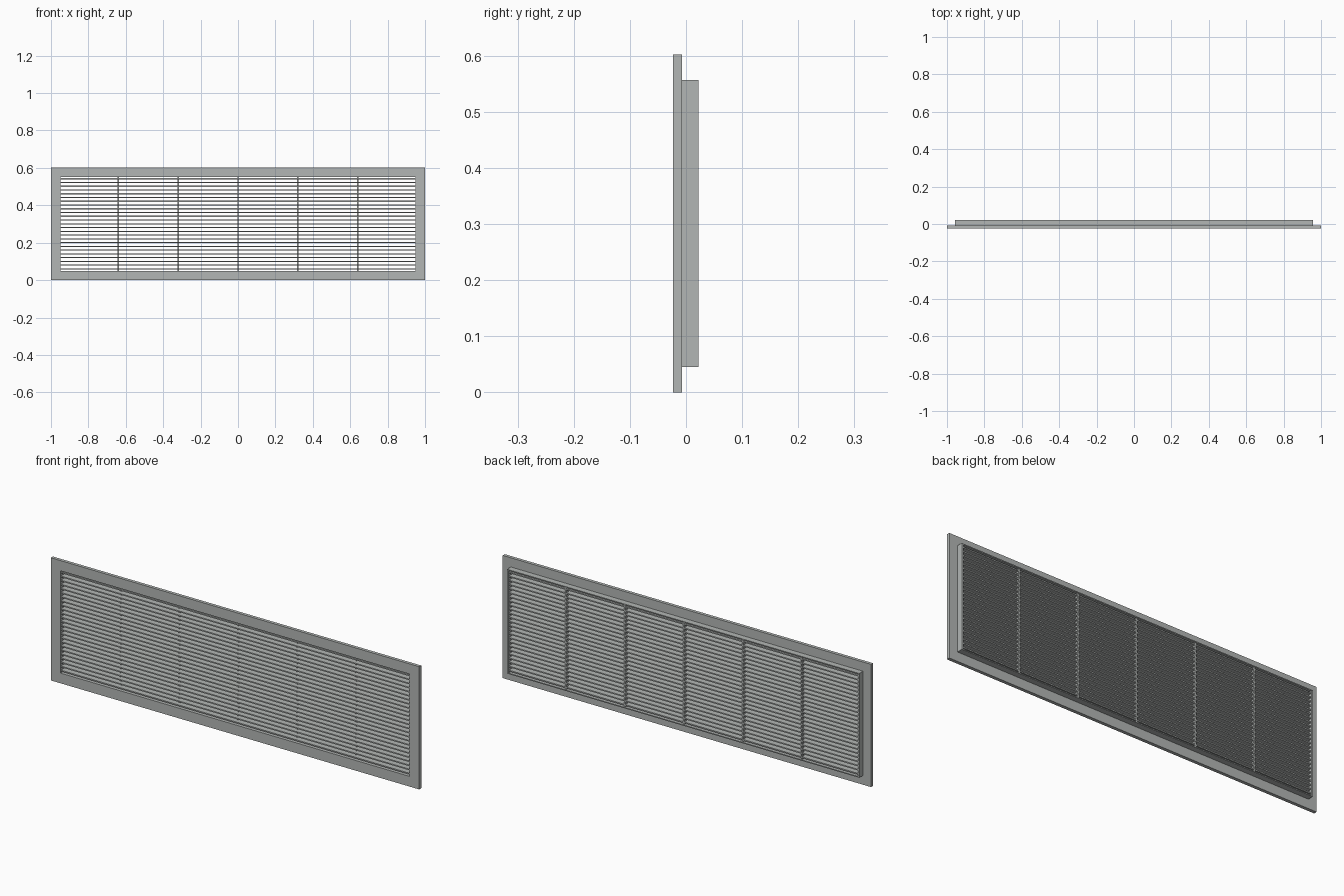
import bpy
import bmesh

cube = bpy.data.objects.get("Cube")
if cube:
    bpy.data.objects.remove(cube, do_unlink=True)

metal = bpy.data.materials.new("grey_metal")
metal.use_nodes = True
metal.diffuse_color = (0.45, 0.47, 0.46, 1)
metal.node_tree.nodes["Principled BSDF"].inputs["Base Color"].default_value = (0.45, 0.47, 0.46, 1)

# Opening shared by the flange and the collar
OPEN_X, OPEN_LOW, OPEN_HIGH = 0.948, 0.05, 0.552


def finish(name, bm):
    bmesh.ops.recalc_face_normals(bm, faces=bm.faces[:])
    mesh = bpy.data.meshes.new(name)
    bm.to_mesh(mesh)
    bm.free()
    mesh.materials.append(metal)
    obj = bpy.data.objects.new(name, mesh)
    bpy.context.collection.objects.link(obj)
    return obj


def box(name, x0, x1, y0, y1, z0, z1):
    bm = bmesh.new()
    bmesh.ops.create_cube(bm, size=1)
    for v in bm.verts:
        v.co.x = x1 if v.co.x > 0 else x0
        v.co.y = y1 if v.co.y > 0 else y0
        v.co.z = z1 if v.co.z > 0 else z0
    return finish(name, bm)


def frame(name, half_x, low, high, y0, y1):
    """Rectangular ring around the opening, extruded along y."""
    def ring(bm, hx, z0, z1, y):
        return [bm.verts.new((x, y, z)) for x, z in
                ((-hx, z0), (hx, z0), (hx, z1), (-hx, z1))]
    bm = bmesh.new()
    loops = [ring(bm, half_x, low, high, y0),
             ring(bm, OPEN_X, OPEN_LOW, OPEN_HIGH, y0),
             ring(bm, OPEN_X, OPEN_LOW, OPEN_HIGH, y1),
             ring(bm, half_x, low, high, y1)]
    for k in range(4):
        a, b = loops[k], loops[(k + 1) % 4]
        for i in range(4):
            j = (i + 1) % 4
            bm.faces.new((a[i], a[j], b[j], b[i]))
    return finish(name, bm)


# Front flange and the collar behind it
frame("flange", 1.0, 0.0, 0.602, -0.023, -0.007)
frame("collar", 0.956, 0.045, 0.557, -0.007, 0.022)

# Horizontal slats
COUNT = 25
pitch = (OPEN_HIGH - OPEN_LOW) / COUNT
for i in range(COUNT):
    z = OPEN_LOW + pitch * (i + 0.5)
    box(f"slat_{i + 1}", -OPEN_X, OPEN_X, -0.019, 0.019, z - 0.003, z + 0.003)

# Upright support bars at the rear
for i in range(5):
    x = 0.32 * (i - 2)
    box(f"support_bar_{i + 1}", x - 0.004, x + 0.004, 0.003, 0.0185, OPEN_LOW, OPEN_HIGH)
